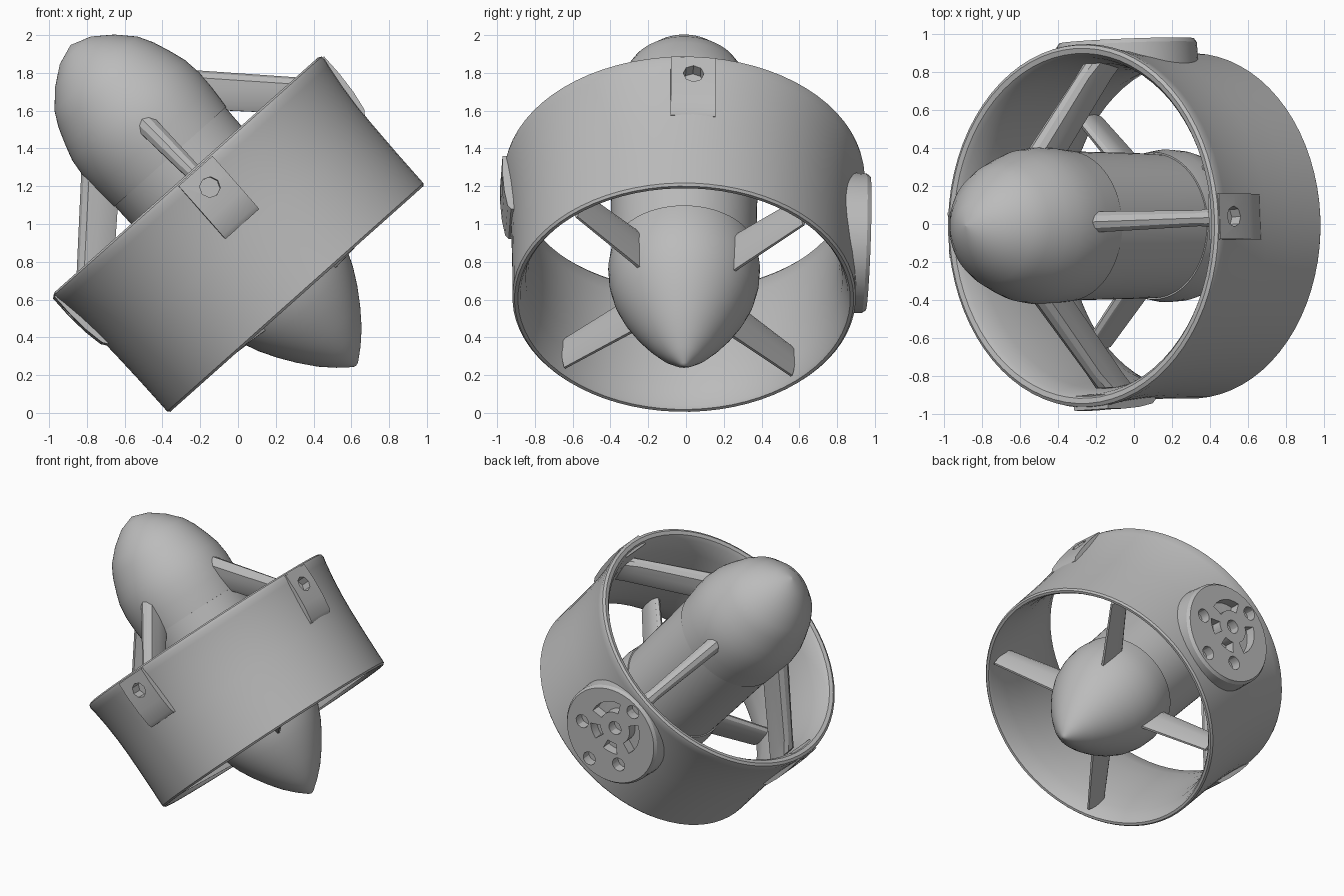
import bpy, bmesh
from math import sin, cos, pi, radians
from mathutils import Matrix

if "Cube" in bpy.data.objects:
    bpy.data.objects.remove(bpy.data.objects["Cube"], do_unlink=True)

# Tilted frame shared by every part: local z is the duct axis
FRAME = (Matrix.Translation((0.02, -0.01, 0.93))
         @ Matrix.Rotation(radians(-41.7), 4, 'Y')
         @ Matrix.Rotation(radians(3), 4, 'Z'))

grey = bpy.data.materials.new("plain_grey")
grey.use_nodes = True
COLOUR = (0.5, 0.5, 0.5, 1)
grey.diffuse_color = COLOUR
grey.node_tree.nodes["Principled BSDF"].inputs["Base Color"].default_value = COLOUR


def finish(bm, name, angle=0):
    """Turn a bmesh into an object, spun about the duct axis."""
    bmesh.ops.remove_doubles(bm, verts=bm.verts, dist=0.0001)
    bmesh.ops.recalc_face_normals(bm, faces=bm.faces)
    mesh = bpy.data.meshes.new(name)
    bm.to_mesh(mesh)
    bm.free()
    mesh.materials.append(grey)
    obj = bpy.data.objects.new(name, mesh)
    bpy.context.collection.objects.link(obj)
    obj.matrix_world = FRAME @ Matrix.Rotation(radians(angle), 4, 'Z')
    return obj


def loft(bm, loops, closed=False):
    """Skin equal-length rings of points, capped unless closed."""
    rings = [[bm.verts.new(p) for p in loop] for loop in loops]
    pairs = list(zip(rings, rings[1:]))
    if closed:
        pairs.append((rings[-1], rings[0]))
    for a, b in pairs:
        for i in range(len(a)):
            j = (i + 1) % len(a)
            bm.faces.new((a[i], a[j], b[j], b[i]))
    if not closed:
        bm.faces.new(rings[0])
        bm.faces.new(rings[-1])


def disc(t, u, radius, sides=12):
    return [(t + radius * cos(2 * pi * i / sides), u + radius * sin(2 * pi * i / sides))
            for i in range(sides)]


def circle(radius, height):
    return [(x, y, height) for x, y in disc(0, 0, radius, 72)]


def lathe(name, profile, closed=False):
    bm = bmesh.new()
    loft(bm, [circle(r, u) for r, u in profile], closed)
    return finish(bm, name)


def outward_prism(bm, outline, near, far):
    """Extrude a (tangent, axial) outline along local +x."""
    loft(bm, [[(x, t, u) for t, u in outline] for x in (near, far)])


def cut(obj, cutter):
    mod = obj.modifiers.new("cut", 'BOOLEAN')
    mod.operation = 'DIFFERENCE'
    mod.solver = 'EXACT'
    mod.object = cutter
    cutter.hide_render = True
    bpy.context.view_layer.update()
    with bpy.context.temp_override(object=obj, active_object=obj):
        bpy.ops.object.modifier_apply(modifier=mod.name)


parts, cutters = [], []

# Duct ring: flared outer skin, rounded lips, converging inner skin
duct = lathe("duct_ring", [
    (0.868, -0.42), (0.88, -0.437), (0.898, -0.438), (0.909, -0.425), (0.91, -0.2),
    (0.914, 0.0), (0.92, 0.12), (0.932, 0.25), (0.949, 0.37), (0.957, 0.41),
    (0.953, 0.432), (0.935, 0.442), (0.908, 0.436), (0.887, 0.41), (0.858, 0.3),
    (0.836, 0.15), (0.826, 0.0), (0.826, -0.15), (0.838, -0.3)], closed=True)
parts.append(duct)

# Central pod in three sections
parts.append(lathe("pod_dome", [
    (0.398, 0.57), (0.41, 0.7), (0.412, 0.8), (0.4, 0.9), (0.375, 0.98), (0.338, 1.08),
    (0.295, 1.16), (0.21, 1.25), (0.11, 1.325), (0.002, 1.362)]))
parts.append(lathe("pod_body", [(0.38, -0.12), (0.385, 0.1), (0.393, 0.57)]))
parts.append(lathe("pod_tail_cone", [
    (0.388, -0.12), (0.402, -0.22), (0.396, -0.32), (0.373, -0.42), (0.335, -0.51),
    (0.285, -0.6), (0.225, -0.69), (0.155, -0.78), (0.085, -0.85), (0.018, -0.905),
    (0.002, -0.91)]))

# Struts: foil sections lofted from pod to duct
FOIL = [(0, 0), (0.06, 0.6), (0.2, 1), (0.5, 0.9), (0.85, 0.5), (1, 0.2),
        (1, -0.2), (0.85, -0.5), (0.5, -0.9), (0.2, -1), (0.06, -0.6)]


def strut(name, angle, stations):
    bm = bmesh.new()
    loft(bm, [[(r, half * t, top + (bottom - top) * c) for c, t in FOIL]
              for r, top, bottom, half in stations])
    parts.append(finish(bm, name, angle))


SIDES = {"upper": 0, "left": 90, "lower": 180, "right": 270}
for side, angle in SIDES.items():
    strut("swept_strut_" + side, angle,
          [(0.34, 0.89, 0.6, 0.057), (0.78, 0.44, 0.17, 0.042), (0.855, 0.36, 0.09, 0.055)])
    strut("tail_strut_" + side, angle + 45,
          [(0.3, -0.21, -0.455, 0.04), (0.85, -0.22, -0.42, 0.032)])

# Three small screw pads that fade into the duct, each with a blind hole
for side, lift in {"upper": 0, "lower": 0, "right": 0.012}.items():
    bm = bmesh.new()
    side_profile = [(0.88, 0.05), (0.912, 0.05), (0.93, 0.075), (0.948, 0.18),
                    (0.957, 0.3), (0.957, 0.425), (0.88, 0.425)]
    loft(bm, [[(r + lift, t, u) for r, u in side_profile] for t in (-0.12, 0.12)])
    pad = finish(bm, "screw_pad_" + side, SIDES[side])
    bm = bmesh.new()
    outward_prism(bm, disc(0, 0.31, 0.055, 8), 0.892, 1.1)
    hole = finish(bm, "screw_hole_" + side, SIDES[side])
    cut(pad, hole)
    cut(duct, hole)
    parts.append(pad)
    cutters.append(hole)

# Large round mounting plate, hollowed to sit on the duct
PLATE_T, PLATE_U = 0.015, 0.015
bm = bmesh.new()
outline = [disc(PLATE_T, PLATE_U, r, 48) for r in (0.378, 0.37, 0.355)]
loft(bm, [[(x, t, u) for t, u in ring]
          for x, ring in zip((0.78, 0.955, 0.976), outline)])
plate = finish(bm, "mounting_plate", 90)
bm = bmesh.new()
loft(bm, [circle(0.885, -1), circle(0.885, 1)])
core = finish(bm, "plate_core_cutter")
cut(plate, core)
cutters.append(core)

# Round holes and curved slots in the plate
bm = bmesh.new()
HUB_U = 0.09
for t, u in [(0, HUB_U), (-0.19, -0.1), (0.03, -0.27), (0.2, -0.1), (0.005, 0.31)]:
    outward_prism(bm, disc(t, u, 0.05), 0.905, 1.1)
for start, end in [(-15, 62), (118, 195), (225, 258), (282, 315)]:
    arc = [radians(start + (end - start) * i / 6) for i in range(7)]
    slot = ([(0.2 * cos(b), HUB_U + 0.2 * sin(b)) for b in arc]
            + [(0.12 * cos(b), HUB_U + 0.12 * sin(b)) for b in reversed(arc)])
    outward_prism(bm, slot, 0.905, 1.1)
holes = finish(bm, "plate_hole_cutter", 90)
cut(plate, holes)
cut(duct, holes)
cutters.append(holes)
parts.append(plate)

for cutter in cutters:
    bpy.data.objects.remove(cutter, do_unlink=True)

# Smooth shading with sharp edges kept
bpy.ops.object.select_all(action='DESELECT')
for obj in parts:
    obj.select_set(True)
bpy.context.view_layer.objects.active = duct
bpy.ops.object.shade_smooth_by_angle(angle=radians(30))
